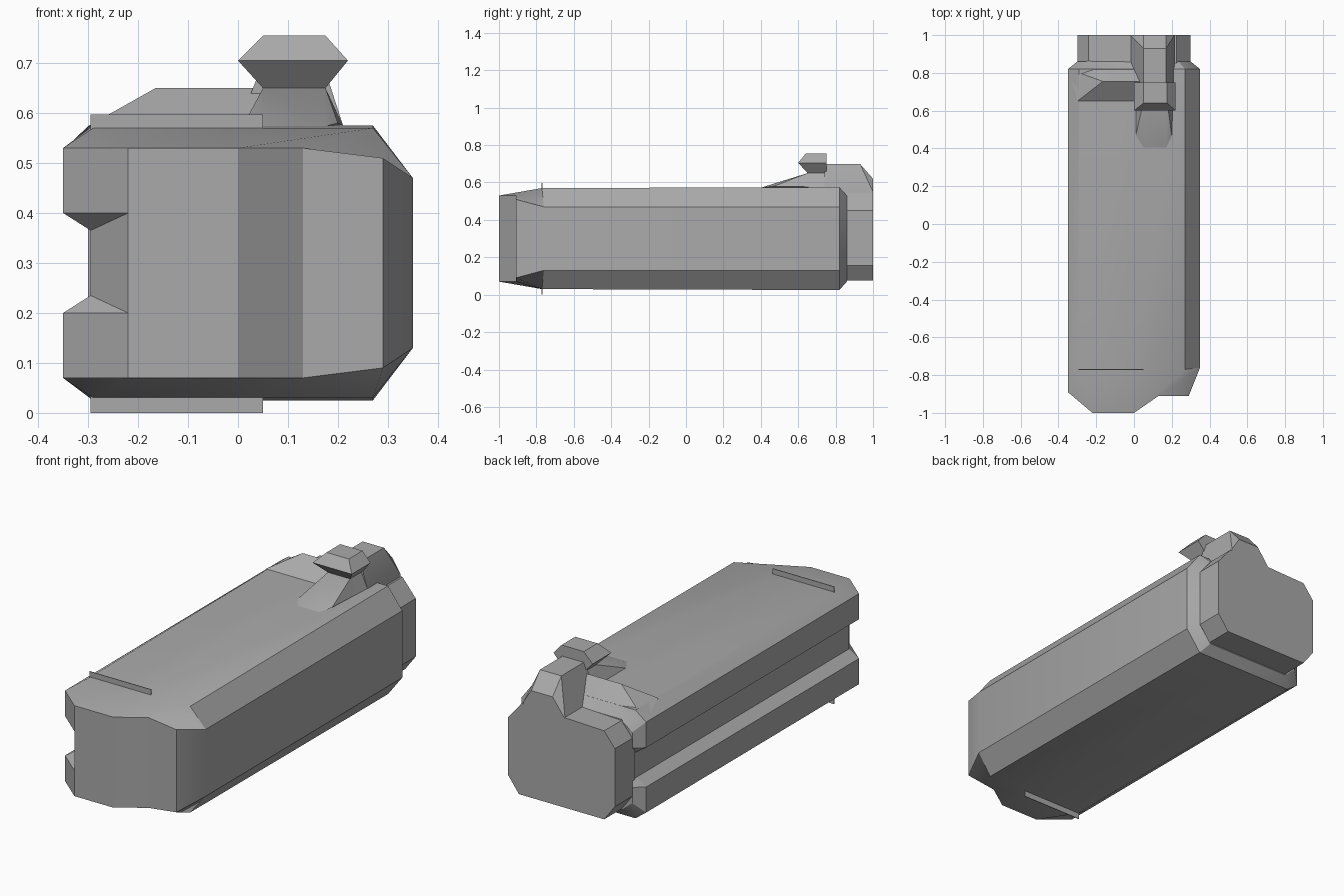
import bpy, bmesh, math

cube = bpy.data.objects.get("Cube")
if cube:
    bpy.data.objects.remove(cube)

grey = bpy.data.materials.new("plain_grey")
grey.use_nodes = True
tint = (0.4, 0.4, 0.4, 1)
grey.diffuse_color = tint
grey.node_tree.nodes["Principled BSDF"].inputs["Base Color"].default_value = tint


def finish(name, bm, angle=25):
    bmesh.ops.recalc_face_normals(bm, faces=bm.faces)
    mesh = bpy.data.meshes.new(name)
    bm.to_mesh(mesh)
    bm.free()
    obj = bpy.data.objects.new(name, mesh)
    bpy.context.collection.objects.link(obj)
    mesh.materials.append(grey)
    bpy.ops.object.select_all(action="DESELECT")
    obj.select_set(True)
    bpy.context.view_layer.objects.active = obj
    bpy.ops.object.shade_smooth_by_angle(angle=math.radians(angle))
    return obj


def hull(name, points):
    bm = bmesh.new()
    for p in points:
        bm.verts.new(p)
    out = bmesh.ops.convex_hull(bm, input=bm.verts)
    loose = set(out["geom_interior"]) | set(out["geom_unused"])
    bmesh.ops.delete(bm, geom=[v for v in loose if isinstance(v, bmesh.types.BMVert)], context="VERTS")
    bmesh.ops.dissolve_limit(bm, angle_limit=0.02, verts=bm.verts, edges=bm.edges)
    return finish(name, bm)


# Main body: upper half of each ring, mirrored about the mid height
MID = 0.3


def ring(bm, upper):
    lower = [(x, y, 2 * MID - z) for x, y, z in reversed(upper)]
    return [bm.verts.new(p) for p in upper + lower]


groove, lip, left, top_l, top_m, top_r, right = range(7)
bm = bmesh.new()
nose = ring(bm, [(-.295, -.89, .365), (-.35, -.89, .4), (-.35, -.89, .53),
                 (-.22, -1, .53), (0, -1, .53), (.13, -.91, .53), (.29, -.91, .51)])
shoulder = ring(bm, [(-.295, -.77, .365), (-.35, -.77, .4), (-.35, -.77, .53),
                     (-.29, -.77, .57), (0, -.77, .57), (.27, -.77, .57), (.35, -.76, .47)])
end = ring(bm, [(-.295, .82, .365), (-.35, .82, .4), (-.35, .82, .53),
                (-.29, .82, .575), (0, .82, .575), (.27, .82, .575), (.35, .82, .47)])
rear = ring(bm, [(-.295, .86, .365), (-.3, .86, .4), (-.3, .86, .48),
                 (-.24, .86, .53), (0, .86, .53), (.235, .86, .53), (.3, .86, .45)])
n = len(nose)
for a, b in ((nose, shoulder), (shoulder, end), (end, rear)):
    for i in range(n):
        j = (i + 1) % n
        bm.faces.new((a[i], a[j], b[j], b[i]))
bm.faces.new(rear)

# Faceted nose, with the side groove closing at the corner
notch_hi = bm.verts.new((-.22, -1, .4))
notch_lo = bm.verts.new((-.22, -1, .2))


def low(i):
    return nose[n - 1 - i]


bm.faces.new((nose[top_r], nose[right], low(right), low(top_r)))
bm.faces.new((nose[top_m], nose[top_r], low(top_r), low(top_m)))
bm.faces.new((nose[top_l], nose[top_m], low(top_m), low(top_l), notch_lo, notch_hi))
bm.faces.new((nose[left], nose[top_l], notch_hi, nose[lip]))
bm.faces.new((low(left), low(top_l), notch_lo, low(lip)))
bm.faces.new((nose[lip], nose[groove], notch_hi))
bm.faces.new((low(lip), low(groove), notch_lo))
bm.faces.new((nose[groove], low(groove), notch_lo, notch_hi))
finish("body", bm)

# Rear block
section = [(.3, .45), (.225, .54), (-.24, .525), (-.3, .45),
           (-.3, .155), (-.24, .075), (.24, .075), (.3, .155)]
hull("rear_block", [(x, y, z) for y in (.84, 1) for x, z in section])

# Raised wedge on the rear of the top
hull("top_hump", [(-.3, .65, .574), (.05, .65, .574), (-.165, .755, .65), (.05, .755, .65),
                  (-.345, .82, .53), (-.3, .86, .48), (-.24, .862, .525), (.05, .862, .525)])

# Rear rib with sloping back
hull("rear_rib", [(.215, 1, .55), (.17, 1, .62), (.05, 1, .62), (-.02, 1, .525),
                  (.17, .93, .7), (.05, .93, .7), (.17, .74, .7), (.05, .74, .7),
                  (.215, .74, .56), (-.02, .74, .525), (.215, 1, .5), (.215, .74, .5)])

# Ramp leading up to the knob
hull("knob_ramp", [(.05, .4, .572), (.17, .4, .572), (.2, .47, .58), (.01, .47, .575),
                   (.21, .76, .575), (.01, .76, .575), (.05, .65, .65), (.175, .65, .65),
                   (.05, .76, .65), (.175, .76, .65)])

# Six-sided knob with a pointed front
hull("knob", [(x, y, z) for z, x0, x1, front in
              ((.65, .05, .175, .65), (.705, 0, .22, .6), (.755, .05, .175, .64))
              for x in (x0, x1) for y in (front, .75)])

# Thin crosswise plate showing above and below the body
hull("cross_plate", [(x, y, z) for x in (-.295, .05) for y in (-.772, -.768) for z in (0, .597)])
